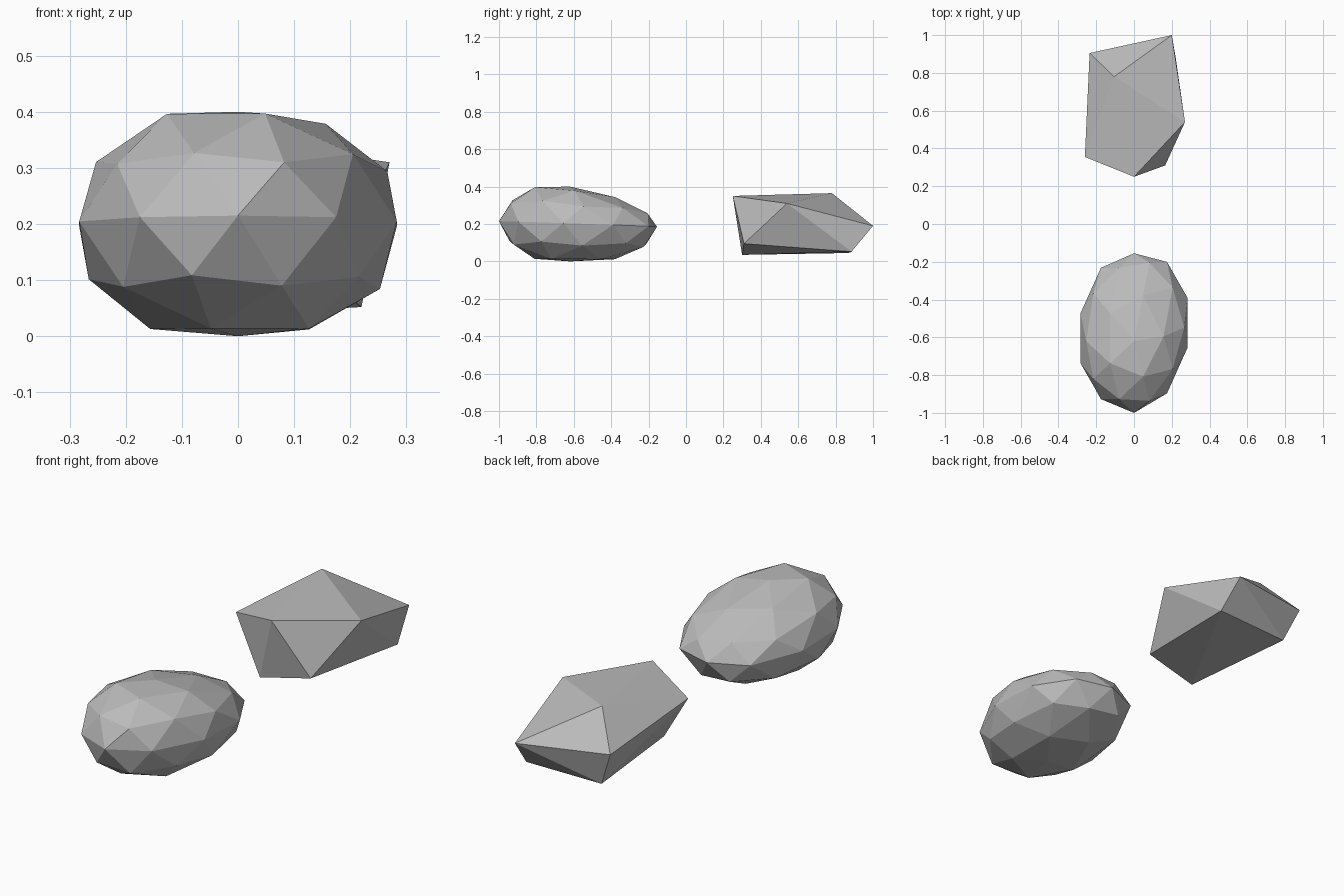
import bpy
import bmesh
from mathutils import Vector

cube = bpy.data.objects.get("Cube")
if cube:
    bpy.data.objects.remove(cube, do_unlink=True)

# One stone colour shared by both rocks
stone = bpy.data.materials.new("stone_grey")
stone.use_nodes = True
colour = (0.5, 0.5, 0.5, 1.0)
stone.diffuse_color = colour
bsdf = next(n for n in stone.node_tree.nodes if n.type == "BSDF_PRINCIPLED")
bsdf.inputs["Base Color"].default_value = colour
bsdf.inputs["Roughness"].default_value = 0.9


def finish(bm, name):
    """Turn the bmesh into a flat-shaded stone object."""
    bmesh.ops.recalc_face_normals(bm, faces=bm.faces)
    mesh = bpy.data.meshes.new(name)
    bm.to_mesh(mesh)
    bm.free()
    mesh.materials.append(stone)
    obj = bpy.data.objects.new(name, mesh)
    bpy.context.collection.objects.link(obj)
    return obj


def shape_boulder(p):
    """Map a unit sphere point to an egg, blunt in front, low at the back."""
    x, y, z = p
    depth = min(0.48 * y, 0.465) if y > 0 else 0.38 * y
    skew = 0.09 * max(x, 0) ** 2
    if abs(z) > 0.99:
        height = 0.2 * z
    elif z > 0.01:
        height = 0.23 * z * (1 - 0.35 * max(0, y + 0.25))
    else:
        height = 0.22 * z
    tilt = -0.015 * y * (1 - abs(z))
    return Vector((0.2975 * x, -0.62 + depth + skew, 0.2 + height + tilt))


# Rounded boulder
bm = bmesh.new()
bmesh.ops.create_icosphere(bm, subdivisions=2, radius=1)
for v in bm.verts:
    v.co = shape_boulder(v.co.normalized())
finish(bm, "rounded_boulder")

# Angular boulder: convex hull of its corners
corners = [
    (0.20, 1.00, 0.19), (-0.235, 0.905, 0.215), (-0.105, 0.78, 0.365),
    (-0.26, 0.355, 0.28), (0.0, 0.25, 0.35), (0.165, 0.31, 0.095),
    (0.27, 0.54, 0.31), (0.22, 0.885, 0.052), (-0.095, 0.30, 0.035),
    (-0.165, 0.87, 0.045),
]
bm = bmesh.new()
for c in corners:
    bm.verts.new(c)
bmesh.ops.convex_hull(bm, input=bm.verts)
finish(bm, "angular_boulder")
